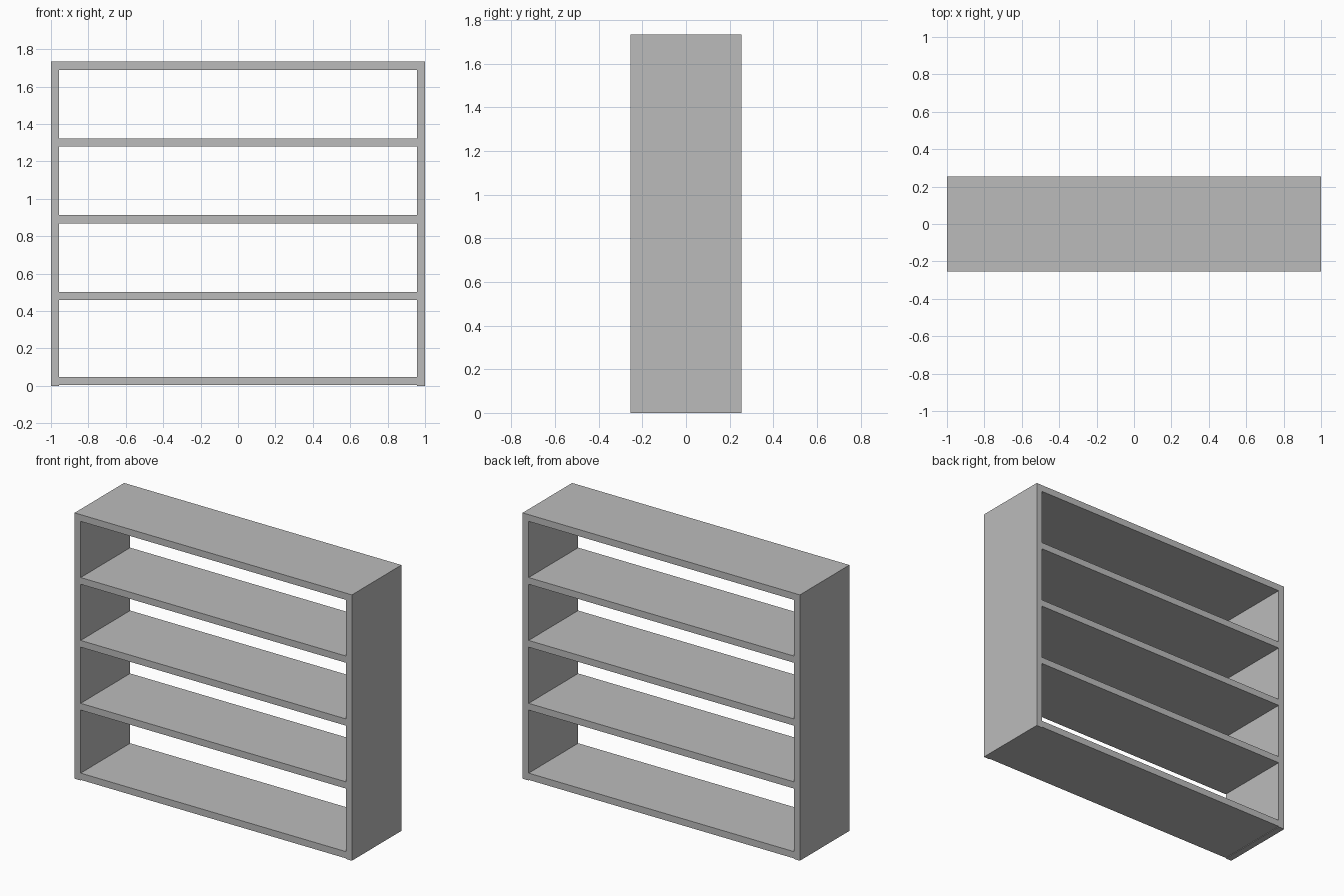
import bpy

# Remove the default object
cube = bpy.data.objects.get("Cube")
if cube:
    bpy.data.objects.remove(cube, do_unlink=True)

# Overall dimensions
WIDTH, DEPTH, HEIGHT = 2.0, 0.51, 1.733
BOARD = 0.044
INNER = WIDTH - 2 * BOARD

# Single painted finish
grey = bpy.data.materials.new("plain_grey")
grey.use_nodes = True
colour = (0.5, 0.5, 0.5, 1)
grey.diffuse_color = colour
grey.node_tree.nodes["Principled BSDF"].inputs["Base Color"].default_value = colour


def board(name, x, z_low, width, height):
    """Add a full-depth box whose underside sits at z_low."""
    bpy.ops.mesh.primitive_cube_add(size=1, location=(x, 0, z_low + height / 2))
    obj = bpy.context.object
    obj.name = name
    obj.scale = (width, DEPTH, height)
    bpy.ops.object.transform_apply(location=False, rotation=False, scale=True)
    obj.data.materials.append(grey)
    return obj


# Upright side panels
for side, sign in (("left", 1), ("right", -1)):
    board(side + "_side_panel", sign * (WIDTH - BOARD) / 2, 0, BOARD, HEIGHT)

# Top board between the panels
board("top_board", 0, HEIGHT - BOARD, INNER, BOARD)

# Evenly spaced shelves, hung down from the top board
SPACING = 0.41
for i in range(1, 4):
    board(f"shelf_{i}", 0, HEIGHT - BOARD - i * SPACING, INNER, BOARD)

# Bottom board, just clear of the floor
board("bottom_board", 0, 0.004, INNER, BOARD)
